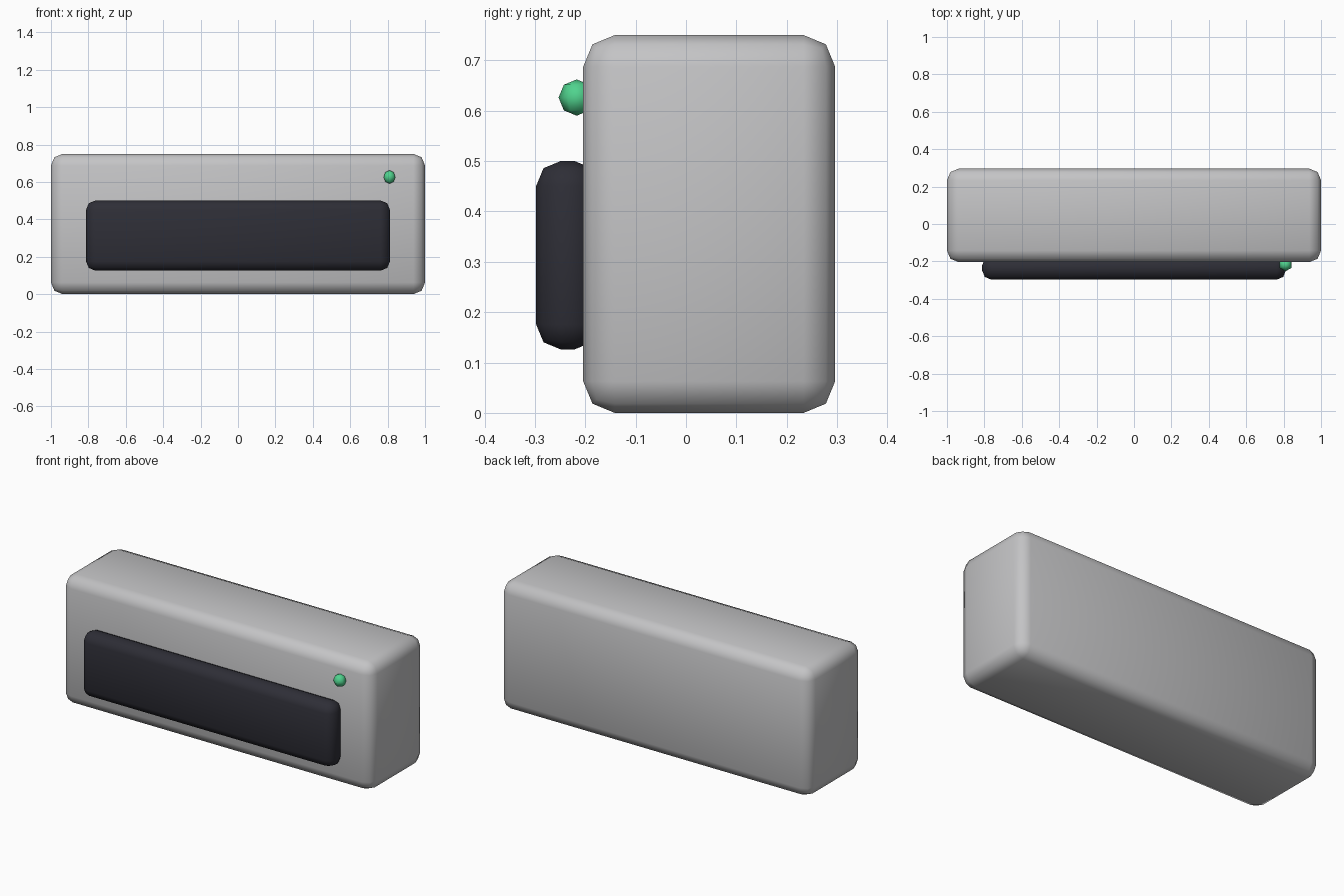
import bpy
import math

default_cube = bpy.data.objects.get("Cube")
if default_cube:
    bpy.data.objects.remove(default_cube, do_unlink=True)


def material(name, colour):
    mat = bpy.data.materials.new(name)
    mat.use_nodes = True
    mat.diffuse_color = (*colour, 1)
    mat.node_tree.nodes["Principled BSDF"].inputs["Base Color"].default_value = (*colour, 1)
    return mat


def finish(name, mat):
    obj = bpy.context.object
    obj.name = name
    obj.data.materials.append(mat)
    bpy.ops.object.shade_smooth()
    return obj


def rounded_box(name, centre, size, radius, mat):
    bpy.ops.mesh.primitive_cube_add(size=1, location=centre)
    bpy.context.object.scale = size
    bpy.ops.object.transform_apply(location=False, rotation=False, scale=True)
    obj = finish(name, mat)
    bevel = obj.modifiers.new("Rounded edges", 'BEVEL')
    bevel.width = radius
    bevel.segments = 2
    return obj


light_grey = material("light grey", (0.55, 0.55, 0.56))
charcoal = material("charcoal", (0.027, 0.027, 0.037))
green = material("green", (0.08, 0.65, 0.27))

# Main case and the raised front panel
rounded_box("case", (0, 0.046, 0.375), (2, 0.5, 0.75), 0.0625, light_grey)
rounded_box("front_panel", (0, -0.235, 0.313), (1.625, 0.125, 0.375), 0.05, charcoal)

# Indicator bead at the upper corner
bpy.ops.mesh.primitive_uv_sphere_add(segments=6, ring_count=4, radius=0.036,
                                     location=(0.81, -0.217, 0.626))
finish("indicator_light", green)
